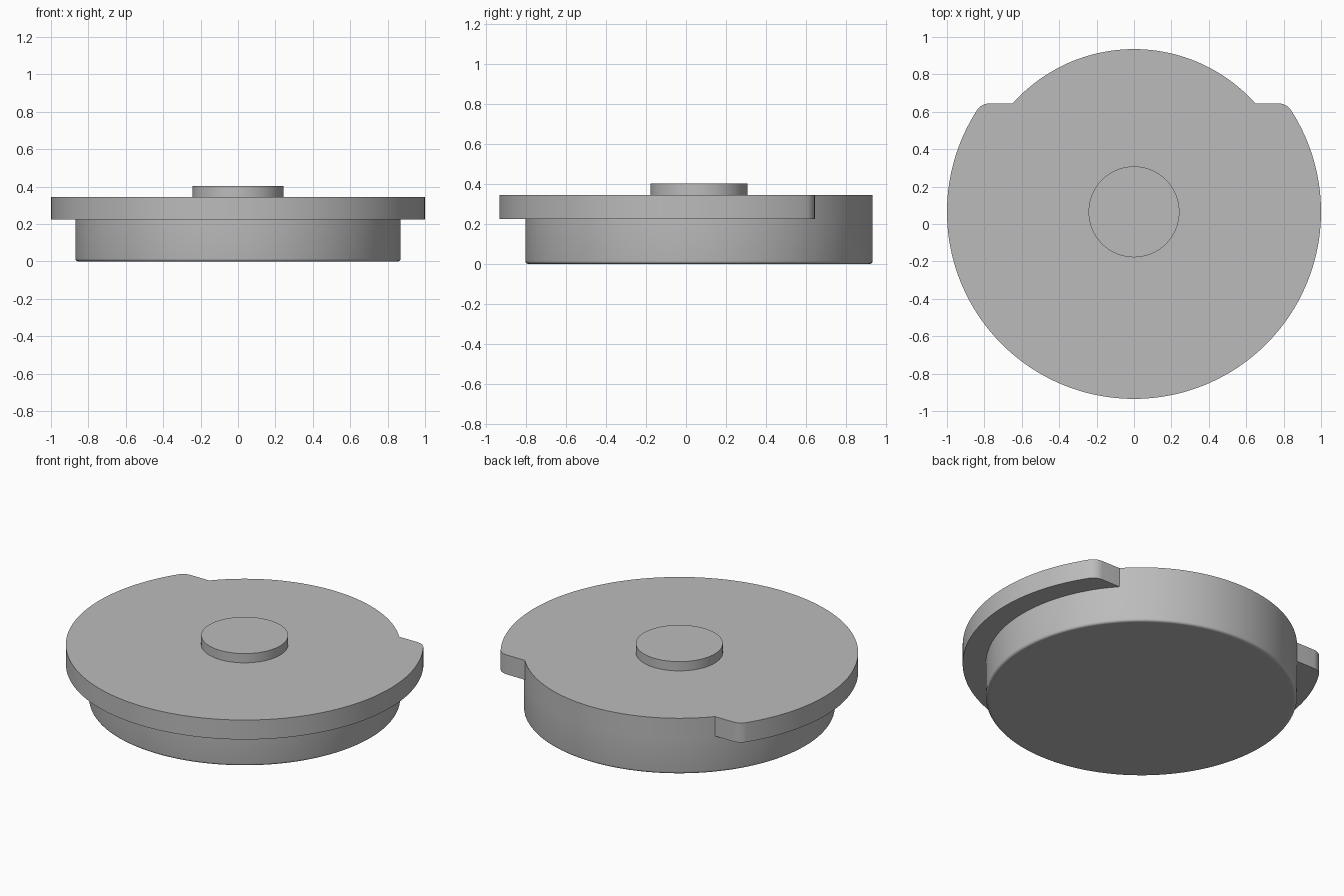
import bpy
import bmesh
from math import sin, cos, atan2, sqrt, pi, radians

cube = bpy.data.objects.get("Cube")
if cube:
    bpy.data.objects.remove(cube, do_unlink=True)

CENTRE_Y = 0.065
BODY_R, FLANGE_R, KNOB_R = 0.87, 1.0, 0.243
LEDGE_Z, TOP_Z, KNOB_Z = 0.225, 0.345, 0.402
NOTCH_Y = 0.58      # straight notch edge, measured from the disc centre
CORNER_R = 0.08     # rounded tip of the flange
BEVEL = 0.015

grey = bpy.data.materials.new("plain grey")
grey.use_nodes = True
colour = (0.5, 0.5, 0.5, 1)
grey.diffuse_color = colour
grey.node_tree.nodes["Principled BSDF"].inputs["Base Color"].default_value = colour


def arc(radius, start, end, steps, cx=0, cy=0):
    return [(cx + radius * cos(start + (end - start) * i / steps),
             cy + radius * sin(start + (end - start) * i / steps))
            for i in range(steps + 1)]


def scaled(outline, radius):
    """Project an outline onto a circle."""
    return [(x * radius / sqrt(x * x + y * y), y * radius / sqrt(x * x + y * y))
            for x, y in outline]


def loft(name, rings):
    """Join (outline, z) rings into a closed solid."""
    bm = bmesh.new()
    loops = [[bm.verts.new((x, y + CENTRE_Y, z)) for x, y in pts] for pts, z in rings]
    n = len(loops[0])
    for low, high in zip(loops, loops[1:]):
        for i in range(n):
            j = (i + 1) % n
            bm.faces.new((low[i], low[j], high[j], high[i]))
    bm.faces.new(loops[0][::-1])
    bm.faces.new(loops[-1])
    bmesh.ops.remove_doubles(bm, verts=bm.verts[:], dist=1e-5)
    bmesh.ops.recalc_face_normals(bm, faces=bm.faces[:])
    mesh = bpy.data.meshes.new(name)
    bm.to_mesh(mesh)
    bm.free()
    mesh.materials.append(grey)
    obj = bpy.data.objects.new(name, mesh)
    bpy.context.collection.objects.link(obj)
    bpy.ops.object.select_all(action='DESELECT')
    obj.select_set(True)
    bpy.context.view_layer.objects.active = obj
    bpy.ops.object.shade_smooth_by_angle(angle=radians(30))
    return obj


# Right half of the flange outline, from the front round to the back
corner_y = NOTCH_Y - CORNER_R
corner_x = sqrt((FLANGE_R - CORNER_R) ** 2 - corner_y ** 2)
tip = atan2(corner_y, corner_x)
notch = atan2(NOTCH_Y, sqrt(BODY_R ** 2 - NOTCH_Y ** 2))
half = arc(FLANGE_R, -pi / 2, tip, 56)
half += arc(CORNER_R, tip, pi / 2, 8, corner_x, corner_y)[1:]
half += arc(BODY_R, notch, pi / 2, 24)
outline = half + [(-x, y) for x, y in half[-2:0:-1]]

# Body with bevelled base, growing into the notched flange
rings = [(scaled(outline, BODY_R - 2 * BEVEL), 0)]
for i in range(5):
    a = i / 4 * pi / 2
    rings.append((scaled(outline, BODY_R - BEVEL + BEVEL * sin(a)), BEVEL * (1 - cos(a))))
rings += [(scaled(outline, BODY_R), LEDGE_Z), (outline, LEDGE_Z), (outline, TOP_Z)]
loft("lid_body_with_flange", rings)

# Raised round knob on top
knob = arc(KNOB_R, 0, 2 * pi, 96)[:-1]
loft("top_knob", [(knob, TOP_Z), (knob, KNOB_Z)])
